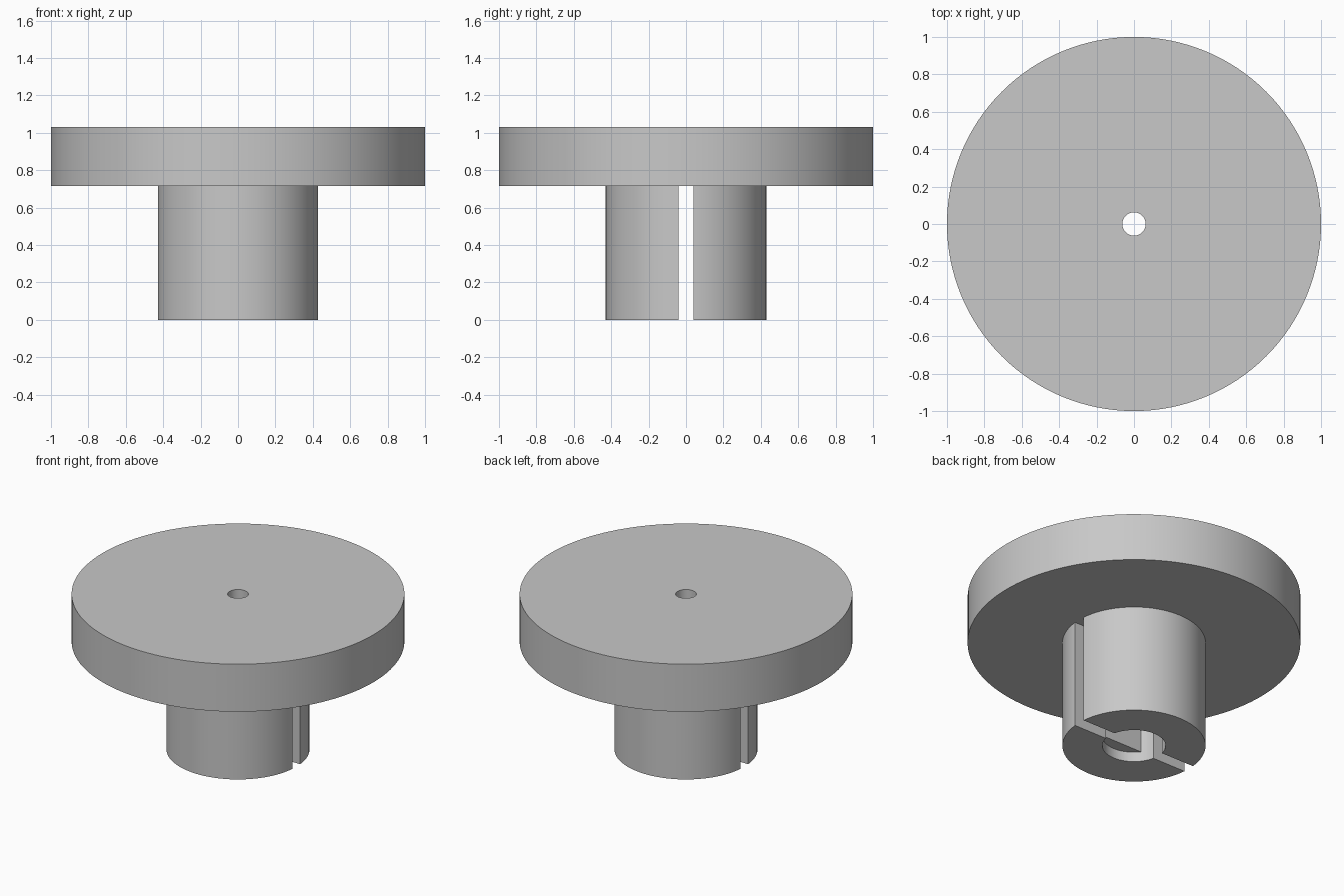
import bpy
import bmesh
import math

cube = bpy.data.objects.get("Cube")
if cube:
    bpy.data.objects.remove(cube, do_unlink=True)

DISC_R, HOLE_R = 1.0, 0.062
STEM_R, BORE_R = 0.43, 0.19
SLOT = 0.04            # half width of the slot
FLAT = 0.115           # distance of the shaft flat from the axis
RECESS = 0.065         # round entry below the flat
DISC_Z, TOP_Z = 0.715, 1.03

grey = bpy.data.materials.new("plain grey")
grey.use_nodes = True
colour = (0.58, 0.58, 0.58, 1)
grey.diffuse_color = colour
grey.node_tree.nodes["Principled BSDF"].inputs["Base Color"].default_value = colour


def finish(name, bm):
    bmesh.ops.recalc_face_normals(bm, faces=bm.faces)
    mesh = bpy.data.meshes.new(name)
    bm.to_mesh(mesh)
    bm.free()
    mesh.materials.append(grey)
    obj = bpy.data.objects.new(name, mesh)
    bpy.context.collection.objects.link(obj)
    bpy.ops.object.select_all(action="DESELECT")
    obj.select_set(True)
    bpy.context.view_layer.objects.active = obj
    bpy.ops.object.shade_smooth_by_angle(angle=math.radians(30))
    return obj


def arc(radius, edge, side, steps):
    """Half circle on one side of y = 0, trimmed where |y| = edge."""
    start = math.asin(edge / radius)
    span = math.pi - 2 * start
    angles = [start + span * i / steps for i in range(steps + 1)]
    return [(radius * math.cos(a), side * radius * math.sin(a)) for a in angles]


def prism(name, outline, z0, z1):
    bm = bmesh.new()
    base = bm.faces.new([bm.verts.new((x, y, z0)) for x, y in outline])
    new = bmesh.ops.extrude_face_region(bm, geom=[base], use_keep_orig=True)["geom"]
    top = [v for v in new if isinstance(v, bmesh.types.BMVert)]
    bmesh.ops.translate(bm, verts=top, vec=(0, 0, z1 - z0))
    return finish(name, bm)


# Wide disc with a small hole through its centre
bm = bmesh.new()
corners = [(HOLE_R, DISC_Z), (DISC_R, DISC_Z), (DISC_R, TOP_Z), (HOLE_R, TOP_Z)]
ring = [bm.verts.new((r, 0, z)) for r, z in corners]
edges = [bm.edges.new((ring[i], ring[(i + 1) % 4])) for i in range(4)]
bmesh.ops.spin(bm, geom=ring + edges, cent=(0, 0, 0), axis=(0, 0, 1),
               angle=2 * math.pi, steps=128, use_merge=True)
bmesh.ops.remove_doubles(bm, verts=bm.verts, dist=1e-5)
finish("disc", bm)

# Split stem: two halves either side of the slot, around the bore
for name, side in (("stem_front_half", -1), ("stem_back_half", 1)):
    outline = arc(STEM_R, SLOT, side, 48) + arc(BORE_R, SLOT, side, 32)[::-1]
    prism(name, outline, 0, DISC_Z)

# Flat inside the bore that keys the shaft
prism("shaft_flat", arc(BORE_R, FLAT, -1, 20), RECESS, DISC_Z)
